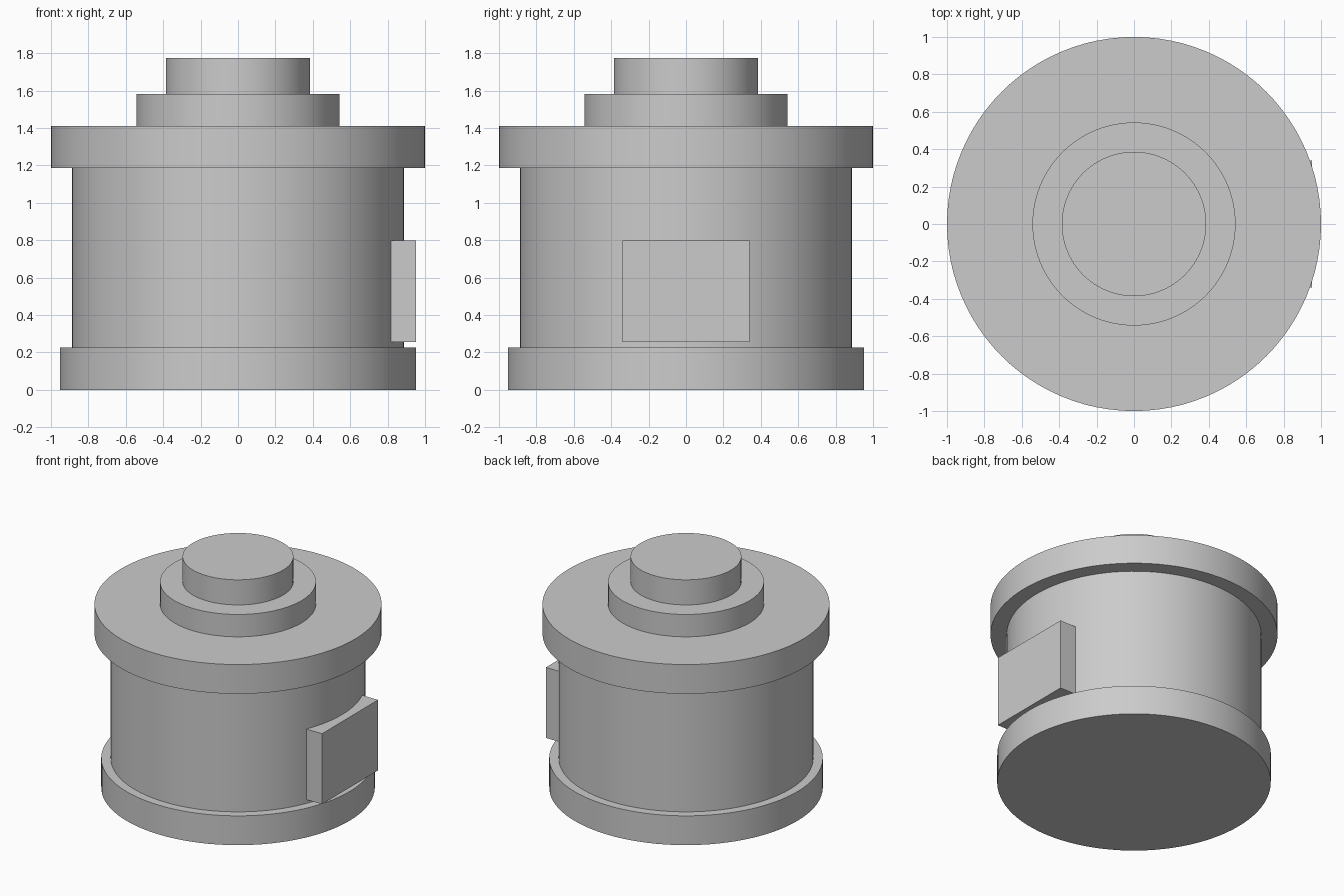
import bpy
import math

if "Cube" in bpy.data.objects:
    bpy.data.objects.remove(bpy.data.objects["Cube"])

# Single plain grey finish
grey = bpy.data.materials.new("plain grey")
grey.diffuse_color = (0.6, 0.6, 0.6, 1.0)
grey.use_nodes = True
grey.node_tree.nodes["Principled BSDF"].inputs["Base Color"].default_value = grey.diffuse_color


def disc(name, radius, z0, z1):
    """Upright round part between two heights, with crisp rims."""
    bpy.ops.mesh.primitive_cylinder_add(
        vertices=96, radius=radius, depth=z1 - z0, location=(0, 0, (z0 + z1) / 2))
    ob = bpy.context.object
    ob.name = name
    ob.data.materials.append(grey)
    bpy.ops.object.shade_smooth_by_angle(angle=math.radians(30))


def block(name, lo, hi):
    """Box between two opposite corners."""
    bpy.ops.mesh.primitive_cube_add(
        size=1, location=[(a + b) / 2 for a, b in zip(lo, hi)])
    ob = bpy.context.object
    ob.name = name
    ob.scale = [b - a for a, b in zip(lo, hi)]
    bpy.ops.object.transform_apply(location=False, rotation=False, scale=True)
    ob.data.materials.append(grey)


# Stacked round housing, bottom to top
disc("base_flange", 0.953, 0.0, 0.225)
disc("body", 0.887, 0.225, 1.185)
disc("top_flange", 1.0, 1.185, 1.41)
disc("collar", 0.543, 1.41, 1.582)
disc("cap", 0.386, 1.582, 1.775)

# Flat plate on the right side of the body
block("side_plate", (0.814, -0.34, 0.255), (0.953, 0.34, 0.797))
